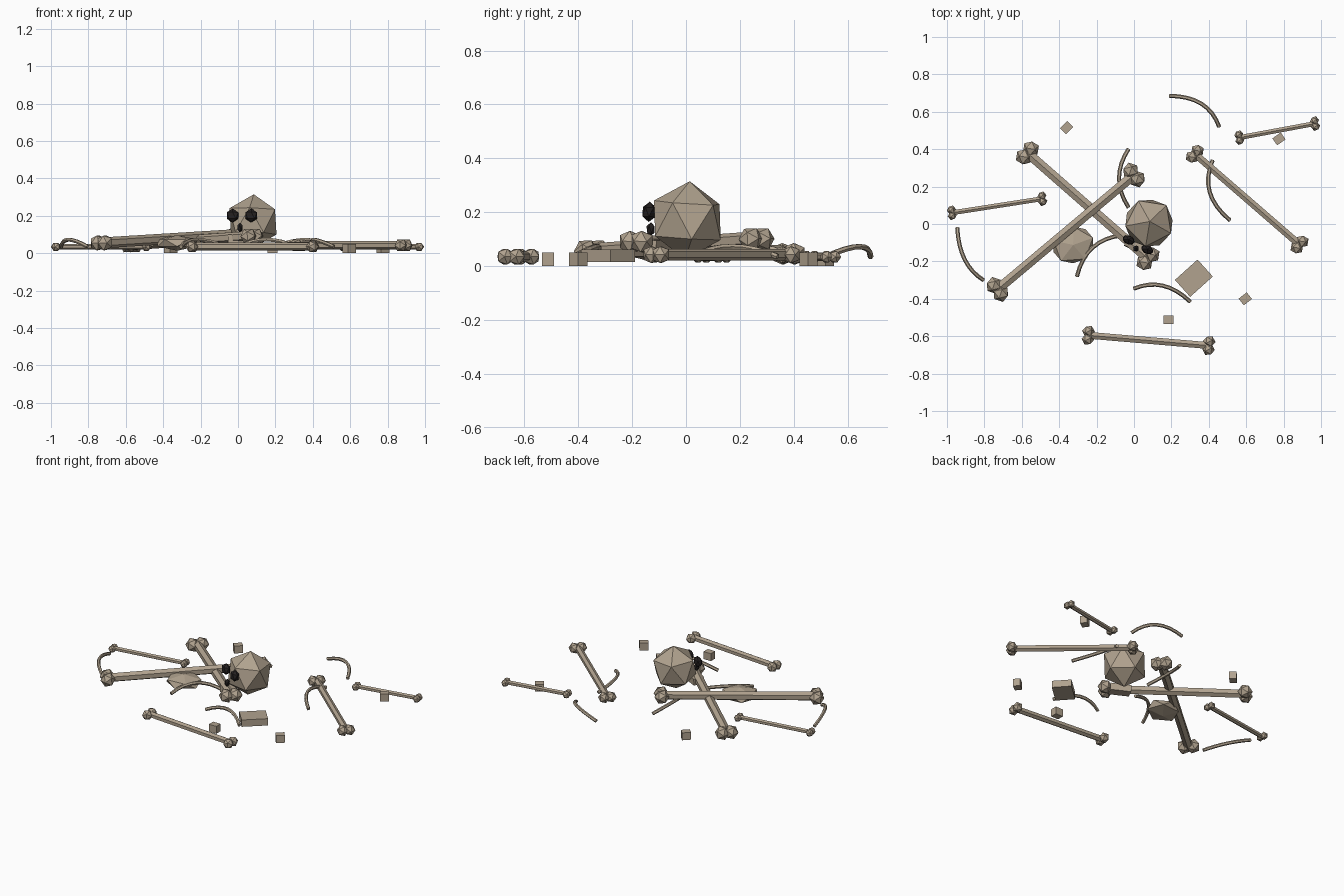
import bpy, bmesh, math
from mathutils import Vector, Matrix, Euler

cube = bpy.data.objects.get("Cube")
if cube:
    bpy.data.objects.remove(cube)


def material(name, rgb):
    m = bpy.data.materials.new(name)
    m.use_nodes = True
    m.diffuse_color = (*rgb, 1)
    node = next(n for n in m.node_tree.nodes if n.type == 'BSDF_PRINCIPLED')
    node.inputs["Base Color"].default_value = (*rgb, 1)
    node.inputs["Roughness"].default_value = 0.9
    return m


BONE = material("old_bone", (0.44, 0.365, 0.275))
DARK = material("socket_black", (0.018, 0.015, 0.015))


def finish(name, bm, mat):
    mesh = bpy.data.meshes.new(name)
    bm.to_mesh(mesh)
    bm.free()
    mesh.materials.append(mat)
    obj = bpy.data.objects.new(name, mesh)
    bpy.context.collection.objects.link(obj)
    return obj


def placed(loc, rot, size):
    return Matrix.LocRotScale(Vector(loc), rot, Vector(size))


def ball(name, matrix, mat):
    bm = bmesh.new()
    bmesh.ops.create_icosphere(bm, subdivisions=1, radius=1, matrix=matrix)
    return finish(name, bm, mat)


def block(name, matrix, mat=BONE):
    bm = bmesh.new()
    bmesh.ops.create_cube(bm, size=1, matrix=matrix)
    return finish(name, bm, mat)


def long_bone(name, start, end, shaft, knob):
    """Six-sided shaft with a pair of faceted knobs at each end."""
    a, b = Vector(start), Vector(end)
    axis = b - a
    turn = axis.to_track_quat('Z', 'Y')
    side = axis.cross(Vector((0, 0, 1))).normalized() * knob * 0.62
    bm = bmesh.new()
    bmesh.ops.create_cone(bm, cap_ends=True, segments=6, radius1=shaft, radius2=shaft,
                          depth=axis.length, matrix=placed((a + b) / 2, turn, (1, 1, 1)))
    for tip in (a, b):
        for s in (-1, 1):
            bmesh.ops.create_icosphere(bm, subdivisions=1, radius=knob,
                                       matrix=placed(tip + side * s, turn, (1, 1, 1)))
    return finish(name, bm, BONE)


def rib(name, start, middle, end, radius=0.011, steps=8, sides=6):
    """Thin tube swept along an arched curve through three plan points."""
    a, m, b = Vector((*start, 0.035)), Vector((*middle, 0.072)), Vector((*end, 0.035))
    c = m * 2 - (a + b) / 2
    bm = bmesh.new()
    rings = []
    for i in range(steps + 1):
        t = i / steps
        p = a * (1 - t) ** 2 + c * 2 * t * (1 - t) + b * t * t
        along = ((c - a) * (1 - t) + (b - c) * t).normalized()
        u = along.cross(Vector((0, 0, 1))).normalized()
        v = u.cross(along)
        angles = [math.tau * k / sides for k in range(sides)]
        rings.append([bm.verts.new(p + (u * math.cos(q) + v * math.sin(q)) * radius)
                      for q in angles])
    for r, s in zip(rings, rings[1:]):
        for k in range(sides):
            n = (k + 1) % sides
            bm.faces.new((r[k], r[n], s[n], s[k]))
    bm.faces.new(rings[0])
    bm.faces.new(rings[-1])
    bmesh.ops.recalc_face_normals(bm, faces=bm.faces)
    return finish(name, bm, BONE)


# Skull, turned and tipped slightly back
head = Matrix.Translation((0.08, 0.005, 0.17)) @ Euler(
    (math.radians(-4), 0, math.radians(-27))).to_matrix().to_4x4()
ball("skull", head @ Matrix.Scale(0.145, 4), BONE)
for label, s in (("right", -1), ("left", 1)):
    ball(label + "_eye_socket",
         head @ placed((s * 0.056, -0.132, 0.022), None, (0.038, 0.026, 0.038)), DARK)
ball("nose_hole", head @ placed((0, -0.15, -0.044), None, (0.016, 0.018, 0.026)), DARK)
block("jaw", head @ placed((0, -0.125, -0.105), None, (0.13, 0.07, 0.045)))

# Limb bones
long_bone("crossed_bone_low", (-0.57, 0.38, 0.045), (0.075, -0.185, 0.09), 0.029, 0.046)
long_bone("crossed_bone_high", (-0.73, -0.35, 0.055), (0.0, 0.262, 0.1), 0.029, 0.046)
long_bone("left_bone", (0.325, 0.375, 0.042), (0.885, -0.11, 0.042), 0.022, 0.036)
long_bone("front_bone", (-0.245, -0.595, 0.035), (0.4, -0.65, 0.035), 0.021, 0.034)
long_bone("back_left_bone", (0.563, 0.462, 0.034), (0.968, 0.537, 0.034), 0.015, 0.025)
long_bone("right_bone", (-0.974, 0.06, 0.034), (-0.49, 0.135, 0.034), 0.015, 0.025)

# Ribs
ribs = [
    ((0.19, 0.685), (0.36, 0.643), (0.455, 0.52)),
    ((-0.03, 0.4), (-0.08, 0.245), (-0.03, 0.09)),
    ((0.42, 0.34), (0.405, 0.17), (0.513, 0.02)),
    ((-0.945, -0.02), (-0.905, -0.19), (-0.805, -0.3)),
    ((0.0, -0.345), (0.155, -0.33), (0.3, -0.415)),
    ((-0.305, -0.28), (-0.22, -0.125), (-0.06, -0.06)),
]
for i, points in enumerate(ribs, 1):
    rib(f"rib_{i}", *points)

# Pelvis lump, flat block and loose vertebrae
turn = Euler((0, 0, math.radians(20)))
ball("pelvis", placed((-0.325, -0.112, 0.055), turn, (0.125, 0.108, 0.042)), BONE)
block("shoulder_block", placed((0.32, -0.29, 0.038), Euler((0, 0, math.radians(42))),
                               (0.163, 0.122, 0.046)))
vertebrae = [(-0.36, 0.515, 45), (0.775, 0.455, 35), (0.595, -0.4, 38), (0.185, -0.513, 0)]
for i, (x, y, angle) in enumerate(vertebrae, 1):
    block(f"vertebra_{i}", placed((x, y, 0.025), Euler((0, 0, math.radians(angle))),
                                  (0.055, 0.045, 0.05)))
